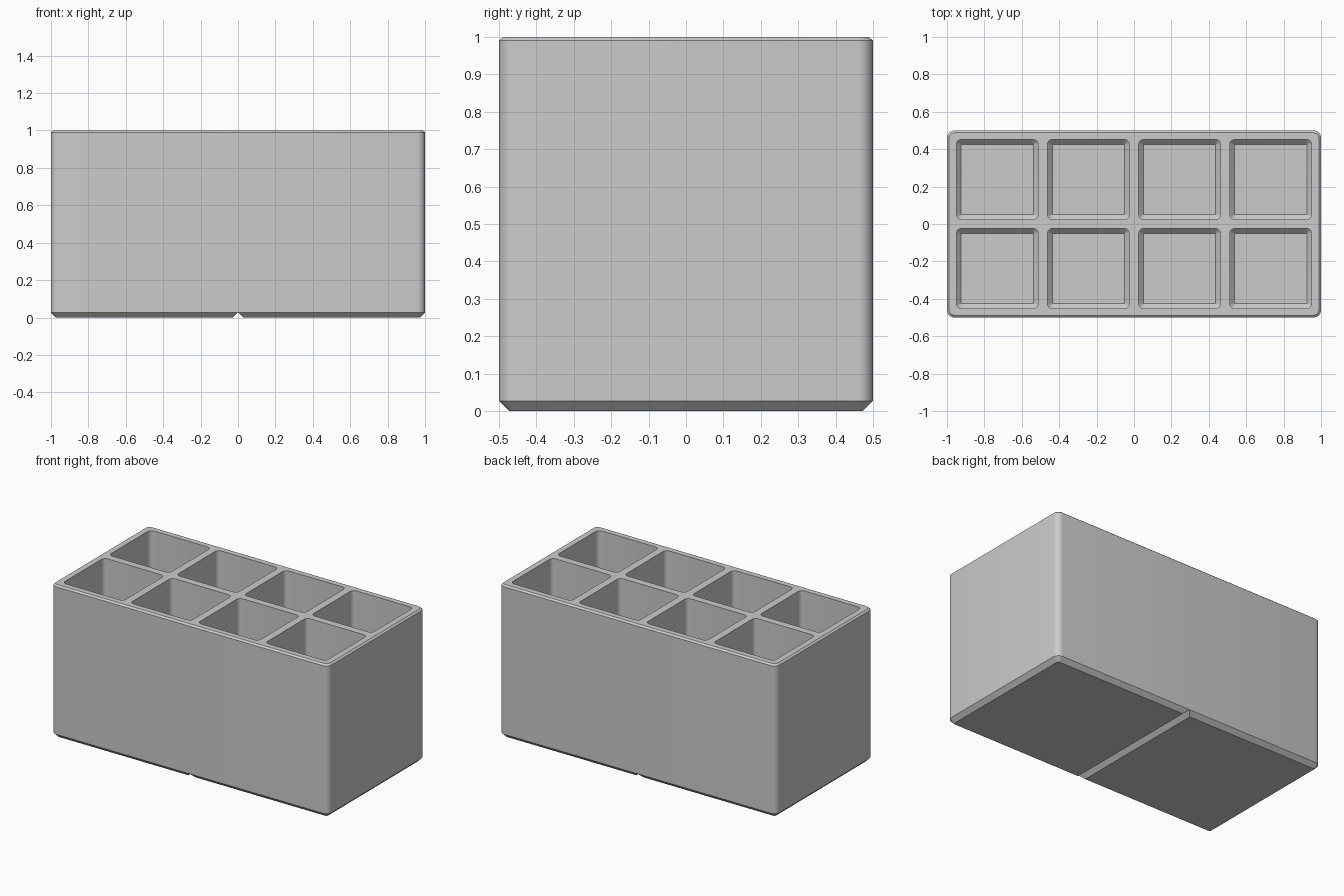
import bpy, bmesh, math

if "Cube" in bpy.data.objects:
    bpy.data.objects.remove(bpy.data.objects["Cube"])

grey = bpy.data.materials.new("light grey")
grey.diffuse_color = (0.6, 0.6, 0.6, 1)
grey.use_nodes = True
grey.node_tree.nodes["Principled BSDF"].inputs["Base Color"].default_value = grey.diffuse_color


def ring(bm, hx, hy, r, z, cx=0, cy=0, steps=6):
    """Rounded rectangle loop of vertices."""
    loop = []
    for k, (sx, sy) in enumerate([(1, 1), (-1, 1), (-1, -1), (1, -1)]):
        for i in range(steps + 1):
            a = math.pi / 2 * (k + i / steps)
            loop.append(bm.verts.new((cx + sx * (hx - r) + r * math.cos(a),
                                      cy + sy * (hy - r) + r * math.sin(a), z)))
    return loop


def loft(bm, rings):
    """Closed solid through rings listed from bottom to top."""
    for lo, hi in zip(rings, rings[1:]):
        n = len(lo)
        for i in range(n):
            j = (i + 1) % n
            bm.faces.new((lo[i], lo[j], hi[j], hi[i]))
    bm.faces.new(rings[0][::-1])
    bm.faces.new(rings[-1])


def make(name, bm):
    bmesh.ops.recalc_face_normals(bm, faces=bm.faces)
    me = bpy.data.meshes.new(name)
    bm.to_mesh(me)
    bm.free()
    me.materials.append(grey)
    ob = bpy.data.objects.new(name, me)
    bpy.context.collection.objects.link(ob)
    return ob


# Outer block: chamfered foot, straight walls, small chamfered rim
bm = bmesh.new()
loft(bm, [ring(bm, 0.973, 0.473, 0.013, 0), ring(bm, 1, 0.5, 0.04, 0.027),
          ring(bm, 1, 0.5, 0.04, 0.99), ring(bm, 0.988, 0.488, 0.028, 1)])
body = make("divided_bin", bm)

# Eight pockets with chamfered floors
bm = bmesh.new()
for cx in (-0.731, -0.244, 0.244, 0.731):
    for cy in (-0.238, 0.238):
        loft(bm, [ring(bm, 0.193, 0.188, 0.002, 0.05, cx, cy),
                  ring(bm, 0.219, 0.214, 0.028, 0.076, cx, cy),
                  ring(bm, 0.219, 0.214, 0.028, 1.1, cx, cy)])
pockets = make("pocket_cutter", bm)

# V groove dividing the underside into two feet
bm = bmesh.new()
ends = [[bm.verts.new((x, y, z)) for x, z in ((-0.054, -0.027), (0.054, -0.027), (0, 0.027))]
        for y in (-0.6, 0.6)]
loft(bm, ends)
groove = make("groove_cutter", bm)

for cutter in (pockets, groove):
    mod = body.modifiers.new(cutter.name, 'BOOLEAN')
    mod.operation = 'DIFFERENCE'
    mod.solver = 'EXACT'
    mod.object = cutter

# Apply the cuts and remove the cutters
bpy.context.view_layer.objects.active = body
body.select_set(True)
for mod in list(body.modifiers):
    bpy.ops.object.modifier_apply(modifier=mod.name)
for cutter in (pockets, groove):
    bpy.data.objects.remove(cutter)
bpy.ops.object.shade_smooth_by_angle(angle=math.radians(30))
